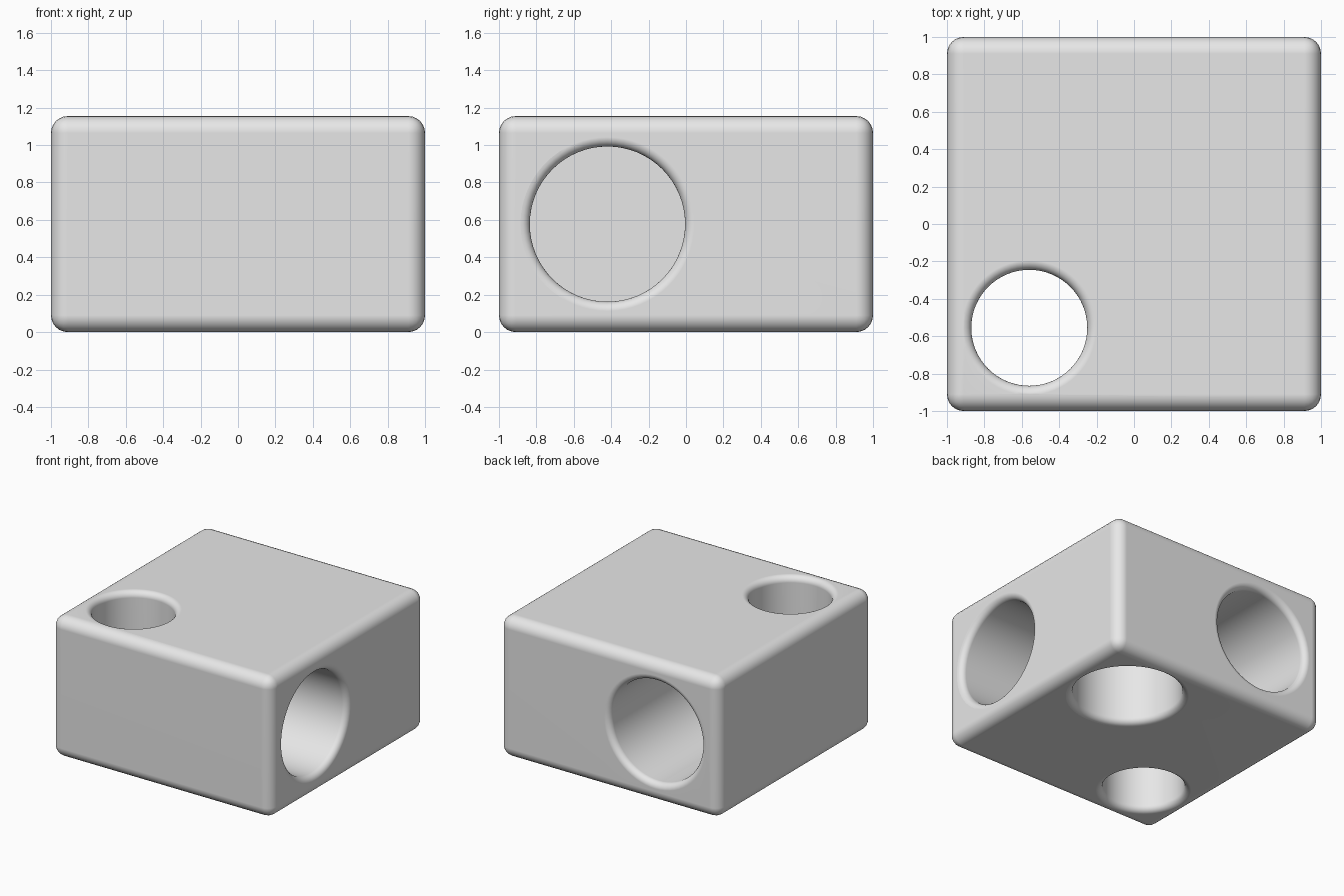
import bpy
import bmesh
import math
from mathutils import Vector, Matrix

WIDTH, HEIGHT = 2.0, 1.155
EDGE_ROUND = 0.09
RIM = 0.05
SIDES = 64

if "Cube" in bpy.data.objects:
    bpy.data.objects.remove(bpy.data.objects["Cube"], do_unlink=True)

grey = bpy.data.materials.new("plain grey")
grey.use_nodes = True
grey.diffuse_color = (0.8, 0.8, 0.8, 1)
grey.node_tree.nodes["Principled BSDF"].inputs["Base Color"].default_value = grey.diffuse_color


def add_mesh(name, bm):
    mesh = bpy.data.meshes.new(name)
    bm.to_mesh(mesh)
    bm.free()
    obj = bpy.data.objects.new(name, mesh)
    bpy.context.collection.objects.link(obj)
    mesh.materials.append(grey)
    return obj


def flare(radius, z, sign):
    """Quarter-round rim from the outer face (at z) down into the bore."""
    steps = [math.radians(a) for a in range(0, 91, 15)]
    return [(radius + RIM * (1 - math.sin(a)), z - sign * RIM * (1 - math.cos(a))) for a in steps]


def bore_cutter(name, mouth, outward, radius, depth, through=False):
    """Lathed cutter with a rounded mouth, pointing inwards from a face."""
    profile = [(radius + RIM, 0.1)] + flare(radius, 0, 1)
    if through:
        profile += flare(radius, -depth, -1)[::-1] + [(radius + RIM, -depth - 0.1)]
    else:
        profile.append((radius, -depth))
    bm = bmesh.new()
    rings = []
    for r, z in profile:
        angles = [math.tau * i / SIDES for i in range(SIDES)]
        rings.append([bm.verts.new((r * math.cos(a), r * math.sin(a), z)) for a in angles])
    for upper, lower in zip(rings, rings[1:]):
        for i in range(SIDES):
            j = (i + 1) % SIDES
            bm.faces.new((upper[i], lower[i], lower[j], upper[j]))
    bm.faces.new(rings[0])
    bm.faces.new(rings[-1][::-1])
    bmesh.ops.recalc_face_normals(bm, faces=bm.faces)
    turn = Vector(outward).to_track_quat('Z', 'Y').to_matrix().to_4x4()
    bm.transform(Matrix.Translation(mouth) @ turn)
    obj = add_mesh(name, bm)
    obj.hide_render = True
    return obj


# Rounded block
bm = bmesh.new()
bmesh.ops.create_cube(bm, size=1)
bm.transform(Matrix.Translation((0, 0, HEIGHT / 2)) @ Matrix.Diagonal((WIDTH, WIDTH, HEIGHT, 1)))
bmesh.ops.bevel(bm, geom=bm.edges[:], offset=EDGE_ROUND, segments=6, profile=0.5, affect='EDGES')
block = add_mesh("drilled_block", bm)

# Bores: one straight through, three blind
mid = HEIGHT / 2
cutters = [
    bore_cutter("through_bore", (-0.56, -0.555, HEIGHT), (0, 0, 1), 0.31, HEIGHT, True),
    bore_cutter("side_bore", (1, -0.42, mid), (1, 0, 0), 0.415, 0.98),
    bore_cutter("back_bore", (-0.42, 1, mid), (0, 1, 0), 0.415, 0.98),
    bore_cutter("bottom_bore", (0.45, 0.46, 0), (0, 0, -1), 0.415, mid),
]
bpy.ops.object.select_all(action='DESELECT')
block.select_set(True)
bpy.context.view_layer.objects.active = block
for cutter in cutters:
    cut = block.modifiers.new(cutter.name, 'BOOLEAN')
    cut.operation = 'DIFFERENCE'
    cut.solver = 'EXACT'
    cut.object = cutter
    bpy.ops.object.modifier_apply(modifier=cut.name)
    bpy.data.objects.remove(cutter, do_unlink=True)

# Smooth rounds with flat faces kept flat
bpy.ops.object.shade_smooth_by_angle(angle=math.radians(35))
weighted = block.modifiers.new("even_shading", 'WEIGHTED_NORMAL')
weighted.keep_sharp = True
